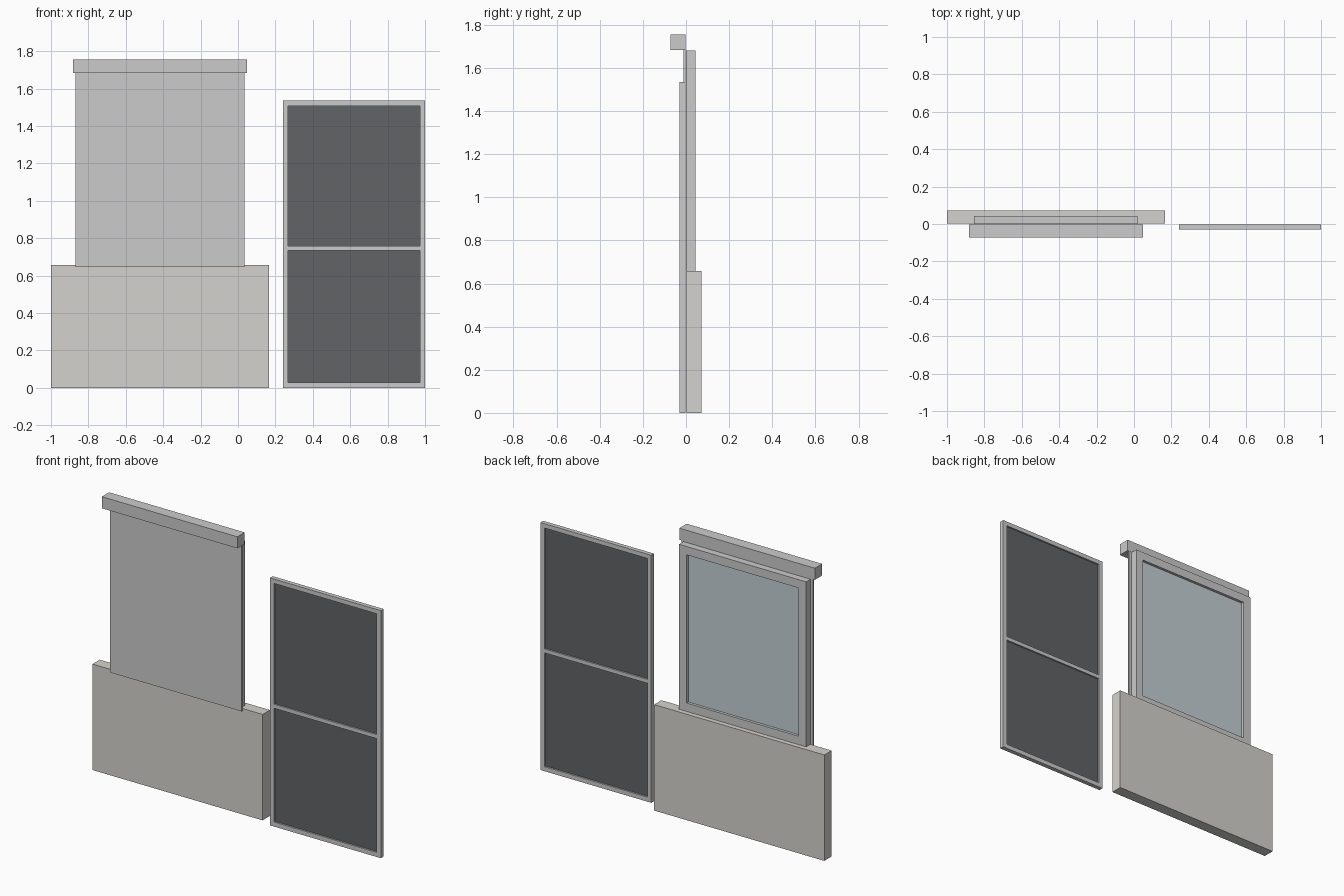
import bpy
import bmesh
from mathutils import Matrix, Vector

if "Cube" in bpy.data.objects:
    bpy.data.objects.remove(bpy.data.objects["Cube"])


def material(name, color):
    m = bpy.data.materials.new(name)
    m.diffuse_color = color
    m.use_nodes = True
    m.node_tree.nodes["Principled BSDF"].inputs["Base Color"].default_value = m.diffuse_color
    return m


wall_mat = material("plaster", (0.66, 0.65, 0.61, 1))
mesh_mat = material("dark_mesh", (0.12, 0.125, 0.13, 1))
glass_mat = material("glass", (0.55, 0.63, 0.67, 1))


def finish(name, bm, mat=None):
    bmesh.ops.recalc_face_normals(bm, faces=bm.faces)
    me = bpy.data.meshes.new(name)
    bm.to_mesh(me)
    bm.free()
    ob = bpy.data.objects.new(name, me)
    bpy.context.collection.objects.link(ob)
    if mat:
        me.materials.append(mat)
    return ob


def box(name, x, y, z, mat=None):
    """Box from (min, max) pairs."""
    bm = bmesh.new()
    lo, hi = Vector((x[0], y[0], z[0])), Vector((x[1], y[1], z[1]))
    bmesh.ops.create_cube(bm, size=1, matrix=Matrix.Translation((lo + hi) / 2)
                          @ Matrix.Diagonal((*(hi - lo), 1)))
    return finish(name, bm, mat)


def frame(name, xs, y, zs):
    """Grid of bars: xs and zs list bar edges; odd-odd cells are openings."""
    bm = bmesh.new()
    v = [[bm.verts.new((x, y[0], z)) for z in zs] for x in xs]
    for i in range(len(xs) - 1):
        for j in range(len(zs) - 1):
            if not (i % 2 and j % 2):
                bm.faces.new((v[i][j], v[i + 1][j], v[i + 1][j + 1], v[i][j + 1]))
    ext = bmesh.ops.extrude_face_region(bm, geom=bm.faces[:], use_keep_orig=True)
    moved = [e for e in ext["geom"] if isinstance(e, bmesh.types.BMVert)]
    bmesh.ops.translate(bm, verts=moved, vec=(0, y[1] - y[0], 0))
    bmesh.ops.dissolve_limit(bm, angle_limit=0.01, verts=bm.verts, edges=bm.edges)
    return finish(name, bm)


# Wall below the window
box("wall", (-1, 0.167), (0.002, 0.073), (0, 0.657), wall_mat)

# Window frame and glass
frame("window_frame", (-0.855, -0.803, -0.034, 0.018), (0, 0.043),
      (0.657, 0.709, 1.628, 1.68))
box("window_glass", (-0.803, -0.034), (0.016, 0.026), (0.709, 1.628), glass_mat)

# Roller shade in front of the window, with its head box
box("shade", (-0.87, 0.034), (-0.012, -0.003), (0.645, 1.683))
box("head_box", (-0.883, 0.047), (-0.073, -0.002), (1.683, 1.755))

# Free-standing screen door
door_z = (0, 0.028, 0.734, 0.758, 1.508, 1.535)
frame("screen_frame", (0.24, 0.266, 0.972, 1.0), (-0.029, -0.002), door_z)
for part, k in (("lower", 1), ("upper", 3)):
    box(part + "_screen", (0.266, 0.972), (-0.019, -0.012),
        (door_z[k], door_z[k + 1]), mesh_mat)
